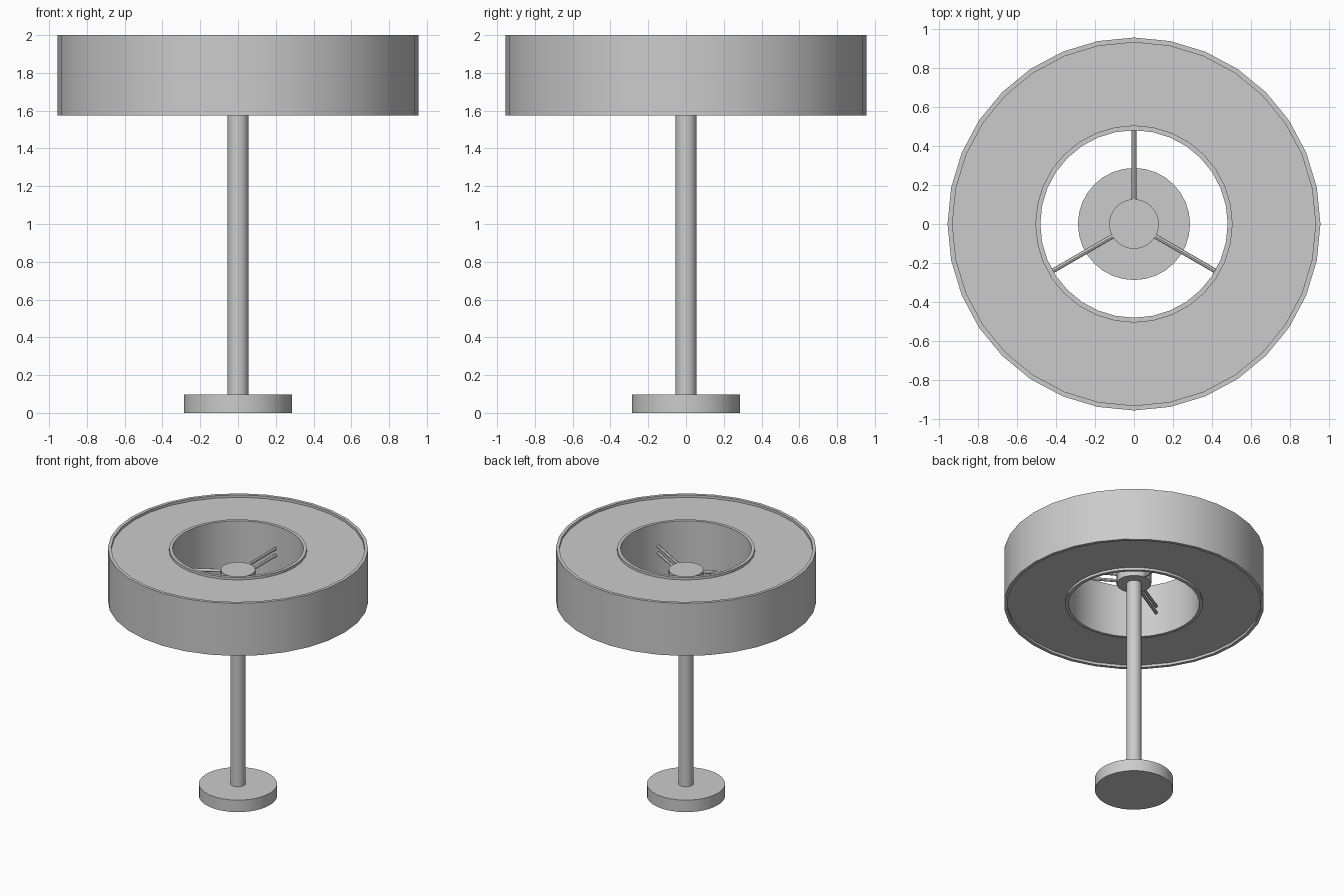
import bpy, bmesh
from math import pi, radians, sin, cos
from mathutils import Vector

if "Cube" in bpy.data.objects:
    bpy.data.objects.remove(bpy.data.objects["Cube"])

SIDES = 32


def finish(name, bm):
    bmesh.ops.recalc_face_normals(bm, faces=bm.faces)
    mesh = bpy.data.meshes.new(name)
    bm.to_mesh(mesh)
    bm.free()
    obj = bpy.data.objects.new(name, mesh)
    bpy.context.collection.objects.link(obj)
    bpy.ops.object.select_all(action='DESELECT')
    obj.select_set(True)
    bpy.context.view_layer.objects.active = obj
    bpy.ops.object.shade_smooth_by_angle(angle=radians(30))
    return obj


def lathe(name, profile):
    """Spin a closed (radius, z) profile around the z axis."""
    bm = bmesh.new()
    verts = [bm.verts.new((r, 0, z)) for r, z in profile]
    edges = [bm.edges.new((verts[i], verts[(i + 1) % len(verts)]))
             for i in range(len(verts))]
    bmesh.ops.spin(bm, geom=verts + edges, cent=(0, 0, 0), axis=(0, 0, 1),
                   angle=2 * pi, steps=SIDES, use_merge=True)
    bmesh.ops.remove_doubles(bm, verts=bm.verts, dist=1e-4)
    return finish(name, bm)


def rod(name, start, end, radius, sides=SIDES):
    """Capped cylinder between two points."""
    start, end = Vector(start), Vector(end)
    bm = bmesh.new()
    axis = end - start
    bmesh.ops.create_cone(bm, cap_ends=True, segments=sides, radius1=radius,
                          radius2=radius, depth=axis.length)
    bm.transform(axis.to_track_quat('Z', 'Y').to_matrix().to_4x4())
    bmesh.ops.translate(bm, verts=bm.verts, vec=(start + end) / 2)
    return finish(name, bm)


# Ring shade: raised inner and outer rims, recessed panels top and bottom
BOTTOM, TOP, STEP = 1.575, 2.0, 0.02
lathe("shade", [
    (0.955, BOTTOM), (0.955, TOP), (0.93, TOP), (0.93, TOP - STEP),
    (0.505, TOP - STEP), (0.505, TOP), (0.48, TOP), (0.48, BOTTOM),
    (0.505, BOTTOM), (0.505, BOTTOM + STEP), (0.93, BOTTOM + STEP),
    (0.93, BOTTOM)])

# Foot, pole and hub
rod("base", (0, 0, 0), (0, 0, 0.097), 0.287)
rod("pole", (0, 0, 0.09), (0, 0, 1.76), 0.055)
rod("hub", (0, 0, 1.745), (0, 0, 1.83), 0.127)

# Three pairs of thin spokes joining hub and shade
for i in range(3):
    a = radians(90 + 120 * i)
    for level, z in (("lower", 1.76), ("upper", 1.815)):
        rod(f"{level}_spoke_{i + 1}", (0.1 * cos(a), 0.1 * sin(a), z),
            (0.485 * cos(a), 0.485 * sin(a), z), 0.012, 12)
